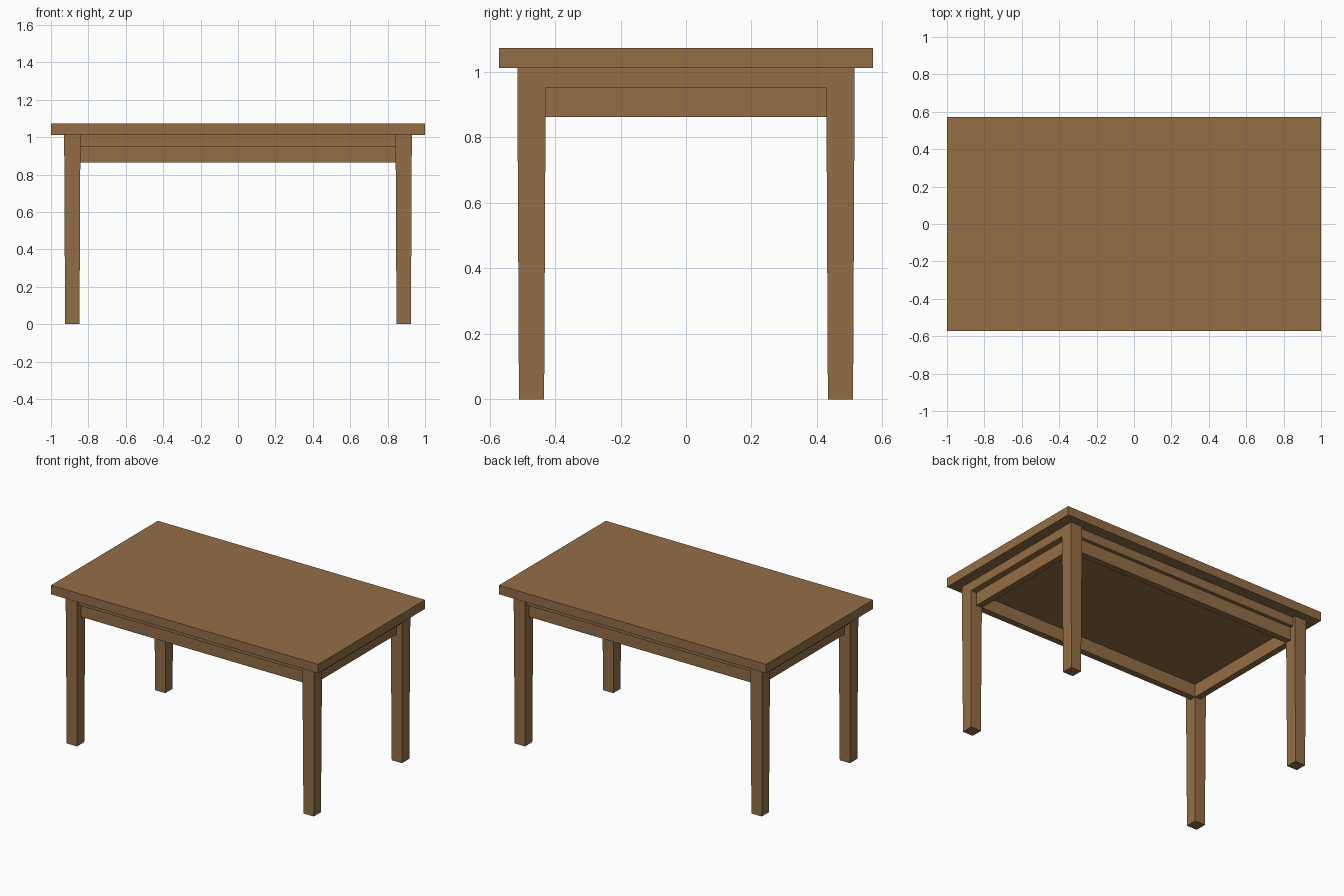
import bpy, bmesh

if "Cube" in bpy.data.objects:
    bpy.data.objects.remove(bpy.data.objects["Cube"])

wood = bpy.data.materials.new("brown_wood")
wood.diffuse_color = (0.292, 0.156, 0.061, 1)
wood.use_nodes = True
wood.node_tree.nodes["Principled BSDF"].inputs["Base Color"].default_value = wood.diffuse_color


def box(name, x0, x1, y0, y1, z0, z1, foot_scale=1.0):
    """Box between limits; foot_scale shrinks the bottom end about its centre."""
    bm = bmesh.new()
    bmesh.ops.create_cube(bm, size=1)
    for v in bm.verts:
        s = foot_scale if v.co.z < 0 else 1.0
        v.co = ((x0 + x1) / 2 + v.co.x * s * (x1 - x0),
                (y0 + y1) / 2 + v.co.y * s * (y1 - y0),
                (z0 + z1) / 2 + v.co.z * (z1 - z0))
    mesh = bpy.data.meshes.new(name)
    bm.to_mesh(mesh)
    bm.free()
    mesh.materials.append(wood)
    obj = bpy.data.objects.new(name, mesh)
    bpy.context.collection.objects.link(obj)
    return obj


Z_RAIL, Z_PLATE, Z_UNDER, Z_TOP = 0.863, 0.951, 1.012, 1.073
LEG_X, LEG_Y, H = 0.886, 0.472, 0.0435   # leg centre and half width

# table top and the solid plate under it
box("table_top", -1, 1, -0.571, 0.571, Z_UNDER, Z_TOP)
px, py = LEG_X + H - 0.001, LEG_Y + H - 0.02
box("under_plate", -px, px, -py, py, Z_PLATE, Z_UNDER)

# tapered legs
for sx, nx in ((-1, "left"), (1, "right")):
    for sy, ny in ((-1, "front"), (1, "back")):
        cx, cy = sx * LEG_X, sy * LEG_Y
        box(f"{ny}_{nx}_leg", cx - H, cx + H, cy - H, cy + H, 0, Z_UNDER, 0.885)

# rails between the legs, set back to the middle of each leg
for s, nx, ny in ((-1, "left", "front"), (1, "right", "back")):
    ya, yb = sorted((s * LEG_Y, s * (LEG_Y - H)))
    box(f"{ny}_rail", -LEG_X, LEG_X, ya, yb, Z_RAIL, Z_PLATE)
    xa, xb = sorted((s * LEG_X, s * (LEG_X - H)))
    box(f"{nx}_rail", xa, xb, -LEG_Y, LEG_Y, Z_RAIL, Z_PLATE)
